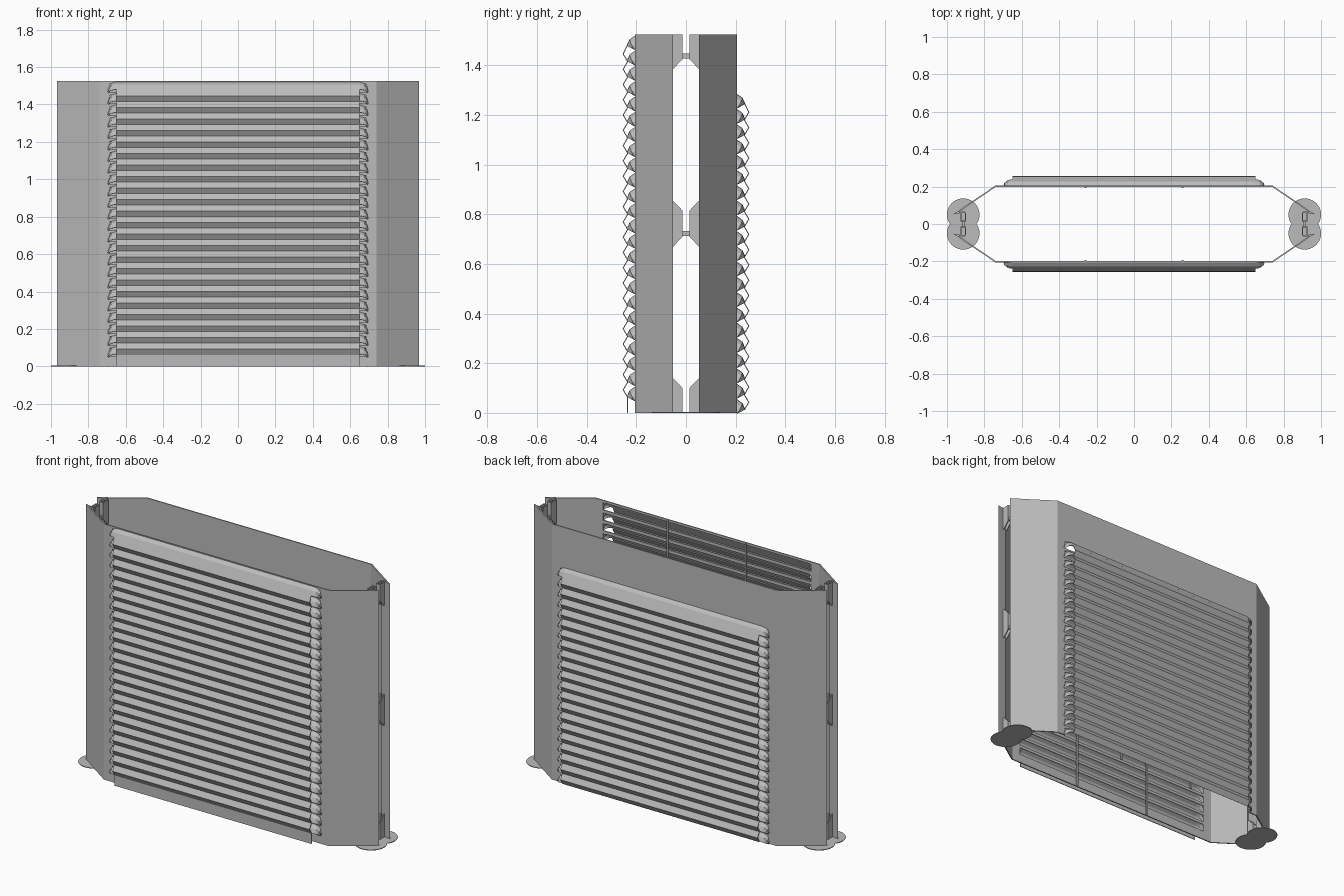
import bpy, bmesh, math
from mathutils import Matrix

cube = bpy.data.objects.get("Cube")
if cube:
    bpy.data.objects.remove(cube, do_unlink=True)

H = 1.525        # panel height
PITCH = 0.0615   # louver spacing
PANEL_Y = 0.202
SHEET = 0.007

grey = bpy.data.materials.new("sheet_metal_grey")
grey.use_nodes = True
COLOUR = (0.5, 0.5, 0.5, 1)
grey.diffuse_color = COLOUR
grey.node_tree.nodes["Principled BSDF"].inputs["Base Color"].default_value = COLOUR


def finish(name, bm):
    bmesh.ops.recalc_face_normals(bm, faces=bm.faces)
    me = bpy.data.meshes.new(name)
    bm.to_mesh(me)
    bm.free()
    me.materials.append(grey)
    ob = bpy.data.objects.new(name, me)
    bpy.context.collection.objects.link(ob)
    return ob


def grid(name, rows, thick=SHEET):
    """Sheet of quads between rows of points, given thickness."""
    bm = bmesh.new()
    vs = [[bm.verts.new(p) for p in row] for row in rows]
    for a, b in zip(vs, vs[1:]):
        for i in range(len(a) - 1):
            bm.faces.new((a[i], a[i + 1], b[i + 1], b[i]))
    ob = finish(name, bm)
    mod = ob.modifiers.new("thickness", 'SOLIDIFY')
    mod.thickness = thick
    mod.offset = 0
    mod.use_even_offset = True
    return ob


def box(name, x, y, z):
    bm = bmesh.new()
    bmesh.ops.create_cube(bm, size=1)
    for v in bm.verts:
        v.co = [lo if c < 0 else hi for c, (lo, hi) in zip(v.co, (x, y, z))]
    return finish(name, bm)


def mirror_x(ob):
    ob.modifiers.new("mirror", 'MIRROR').use_axis[0] = True


def repeat_down(ob, count):
    mod = ob.modifiers.new("repeat", 'ARRAY')
    mod.count = count
    mod.use_relative_offset = False
    mod.use_constant_offset = True
    mod.constant_offset_displace = (0, 0, -PITCH)


def wall(name, s, x, z0, z1):
    y = s * PANEL_Y
    return box(name, (-x, x), (y - SHEET / 2, y + SHEET / 2), (z0, z1))


def both_ways(pts):
    """Right half outline joined to its reflection, left to right."""
    return [(-x, y, z) for x, y, z in reversed(pts)] + pts


def half_shell(side, s, top, hoods, apron):
    # folded wing with return flange
    path = [(0.685, PANEL_Y), (0.74, PANEL_Y), (0.952, 0.058), (0.905, 0.066)]
    wing = grid(side + "_wing", [[(x, s * y, z) for x, y in path] for z in (0, H)])
    mirror_x(wing)

    # slotted face: solid top, bars between slots, solid foot
    wall(side + "_upper_panel", s, 0.69, top - 0.008, H)
    bar = wall(side + "_slot_bar", s, 0.69, top - 0.0695, top - 0.052)
    repeat_down(bar, hoods - 1)
    foot = top - (hoods - 1) * PITCH - 0.052
    if foot > 0.01:
        wall(side + "_lower_panel", s, 0.69, 0, foot)

    # inner ribs
    rib_y = sorted((s * 0.192, s * 0.2))
    mirror_x(box(side + "_inner_rib", (0.254, 0.264), rib_y, (0, top)))

    # scooped hoods with rounded ends
    rim = [(0.65, 0), (0.672, 0.006), (0.686, 0.02), (0.69, 0.038), (0.69, 0.056)]
    lip = [(0.65, 0.237, 0.040), (0.664, 0.235, 0.042), (0.676, 0.23, 0.045),
           (0.685, 0.219, 0.050), (0.689, 0.205, 0.057)]
    mid = [((a[0] + b[0]) / 2 + 0.005 * (i > 0), (PANEL_Y + b[1]) / 2 + 0.006,
            (a[1] + b[2]) / 2 - 0.004) for i, (a, b) in enumerate(zip(rim, lip))]
    rows = [[(x, s * PANEL_Y, top - d) for x, d in rim]]
    rows += [[(x, s * y, top - d) for x, y, d in row] for row in (mid, lip)]
    hood = grid(side + "_louver_hoods", [both_ways(r) for r in rows], 0.004)
    repeat_down(hood, hoods)

    # chevron blades
    fold = [(0.236, top - 0.038)]
    for k in range(hoods - 1):
        z = top - 0.074 - k * PITCH
        fold += [(0.253, z), (0.235, z - PITCH / 2)]
    if apron:
        fold.append((0.235, 0))
    grid(side + "_chevron_blades",
         [[(x, s * y, z) for y, z in fold] for x in (-0.65, 0.65)], 0.004)

    # chamfered clip tabs along the open edge
    for label, z0, z1 in (("bottom", 0, 0.14), ("middle", 0.67, 0.855), ("top", 1.385, H)):
        c0 = 0.04 if z0 > 0 else 0
        c1 = 0.04 if z1 < H else 0
        for where, x in (("inner", 0.902), ("outer", 0.924)):
            tab = grid(f"{side}_{label}_{where}_tab",
                       [[(x, s * 0.062, z0), (x, s * 0.052, z0), (x, s * 0.014, z0 + c0)],
                        [(x, s * 0.062, z1), (x, s * 0.052, z1), (x, s * 0.014, z1 - c1)]], 0.005)
            mirror_x(tab)
        edge = sorted((s * 0.014, s * 0.019))
        mirror_x(box(f"{side}_{label}_tab_fold", (0.902, 0.924), edge, (z0 + c0, z1 - c1)))

    # round foot plates
    for label, x in (("left", 0.913), ("right", -0.913)):
        bm = bmesh.new()
        bmesh.ops.create_cone(bm, cap_ends=True, segments=40, radius1=0.087, radius2=0.087,
                              depth=0.004, matrix=Matrix.Translation((x, s * 0.05, 0.002)))
        finish(f"{side}_{label}_foot_plate", bm)


half_shell("front", -1, 1.52, 24, True)
half_shell("back", 1, 1.285, 21, False)

# pins joining the two halves
for label, z in (("middle", 0.722), ("top", 1.437)):
    mirror_x(box(label + "_joining_pin", (0.906, 0.92), (-0.018, 0.018), (z - 0.01, z + 0.01)))
